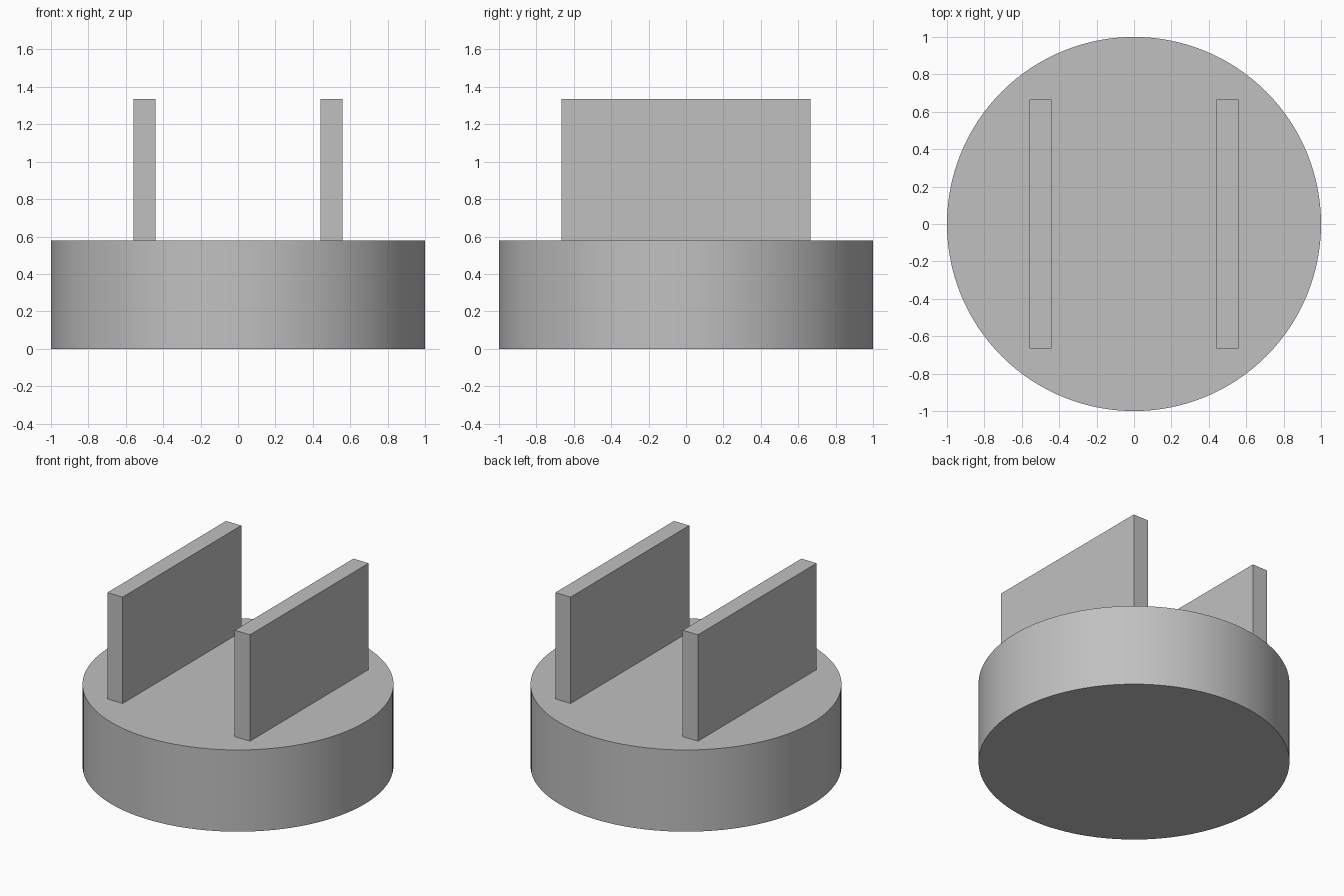
import bpy
import math

cube = bpy.data.objects.get("Cube")
if cube:
    bpy.data.objects.remove(cube, do_unlink=True)

BASE_HEIGHT = 0.58
WALL_TOP = 1.335
WALL_SIZE = (0.12, 1.33)

grey = bpy.data.materials.new("plain grey")
grey.use_nodes = True
colour = (0.53, 0.53, 0.53, 1)
grey.diffuse_color = colour
grey.node_tree.nodes["Principled BSDF"].inputs["Base Color"].default_value = colour


def finish(name):
    obj = bpy.context.object
    obj.name = name
    obj.data.materials.append(grey)
    bpy.ops.object.transform_apply(location=False, rotation=False, scale=True)
    return obj


# Round base with a smooth rim and sharp edges
bpy.ops.mesh.primitive_cylinder_add(
    vertices=128, radius=1, depth=BASE_HEIGHT, location=(0, 0, BASE_HEIGHT / 2))
finish("round_base")
bpy.ops.object.shade_smooth_by_angle(angle=math.radians(30))

# Pair of upright walls standing on the base
for name, side in (("left_wall", 1), ("right_wall", -1)):
    height = WALL_TOP - BASE_HEIGHT
    bpy.ops.mesh.primitive_cube_add(
        size=1, location=(side * 0.5, 0, BASE_HEIGHT + height / 2))
    bpy.context.object.scale = (*WALL_SIZE, height)
    finish(name)
